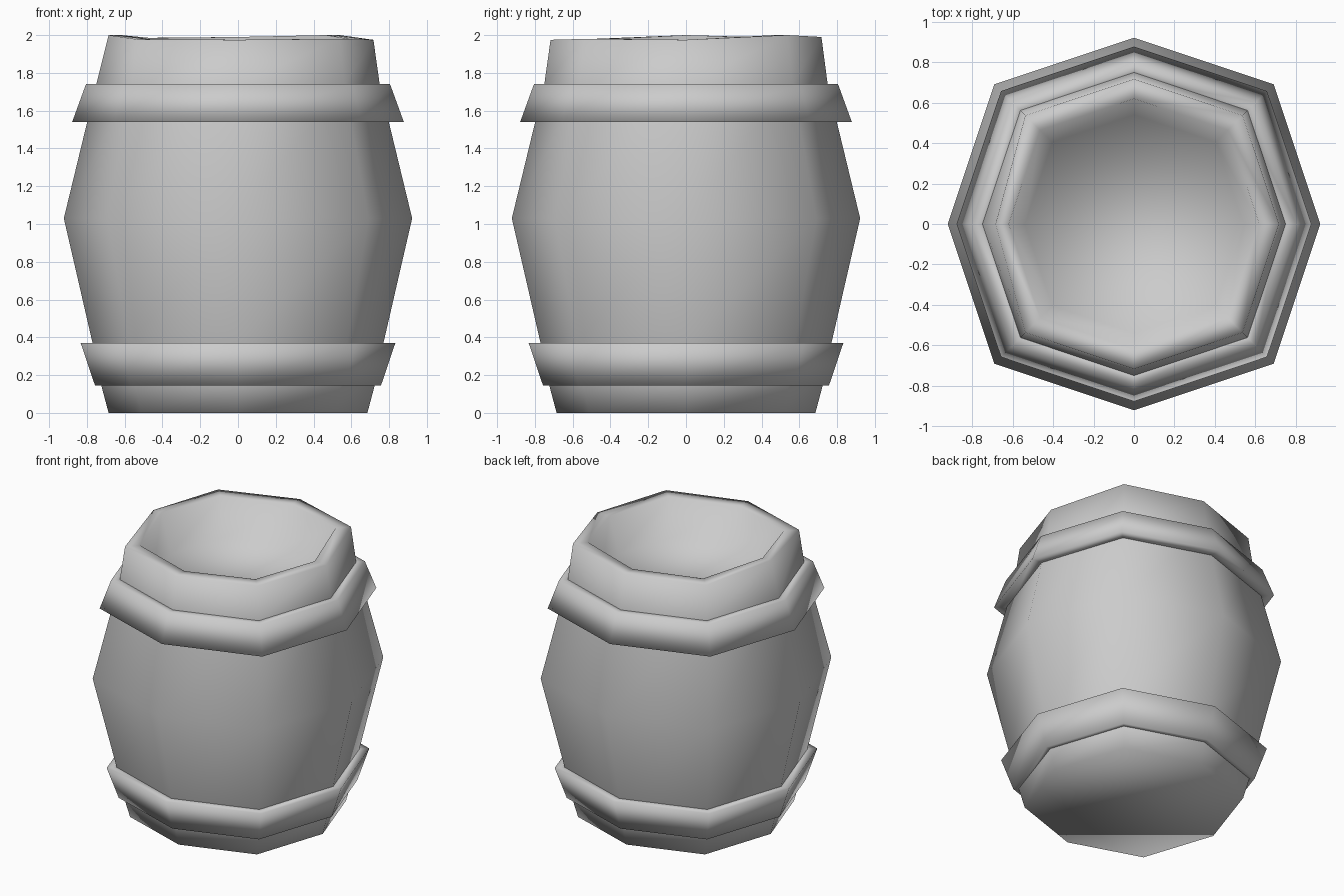
import bpy, math

if "Cube" in bpy.data.objects:
    bpy.data.objects.remove(bpy.data.objects["Cube"])

SIDES = 8
DIAGONAL = 1.06      # corners on the diagonals sit slightly further out


def ring_point(i, r, z):
    a = i * 2 * math.pi / SIDES
    k = r * (DIAGONAL if i % 2 else 1.0)
    return (k * math.cos(a), k * math.sin(a), z)


def lathe(name, profile, closed=False):
    """Sweep an (r, z) profile around z; open profiles get end caps."""
    verts = [ring_point(i, r, z) for r, z in profile for i in range(SIDES)]
    n = len(profile)
    faces = []
    for j in range(n if closed else n - 1):
        a, b = j * SIDES, ((j + 1) % n) * SIDES
        for i in range(SIDES):
            k = (i + 1) % SIDES
            faces.append((a + i, a + k, b + k, b + i))
    if not closed:
        faces.append(tuple(reversed(range(SIDES))))
        faces.append(tuple(range((n - 1) * SIDES, n * SIDES)))
    mesh = bpy.data.meshes.new(name)
    mesh.from_pydata(verts, [], faces)
    mesh.shade_smooth()
    obj = bpy.data.objects.new(name, mesh)
    bpy.context.collection.objects.link(obj)
    return obj


# Barrel body: bulging sides, thick rim and a recessed top
RIM = 5
body = lathe("barrel_body", [
    (0.685, 0.0), (0.725, 0.15), (0.77, 0.37), (0.922, 1.03), (0.75, 1.74),
    (0.717, 1.98), (0.62, 1.98), (0.54, 1.72)])

# Slightly uneven rim height, counter-clockwise from +x
heights = [1.975, 2.0, 1.99, 1.985, 2.0, 1.978, 1.975, 1.98]
for row in (RIM, RIM + 1):
    for i, h in enumerate(heights):
        body.data.vertices[row * SIDES + i].co.z = h
worn = body.data.vertices[RIM * SIDES + 4]
worn.co.x = -0.685

# Flared hoops
lathe("upper_hoop", [(0.77, 1.54), (0.878, 1.54), (0.805, 1.74), (0.72, 1.74)], True)
lathe("lower_hoop", [(0.70, 0.145), (0.757, 0.145), (0.833, 0.37), (0.74, 0.37)], True)
